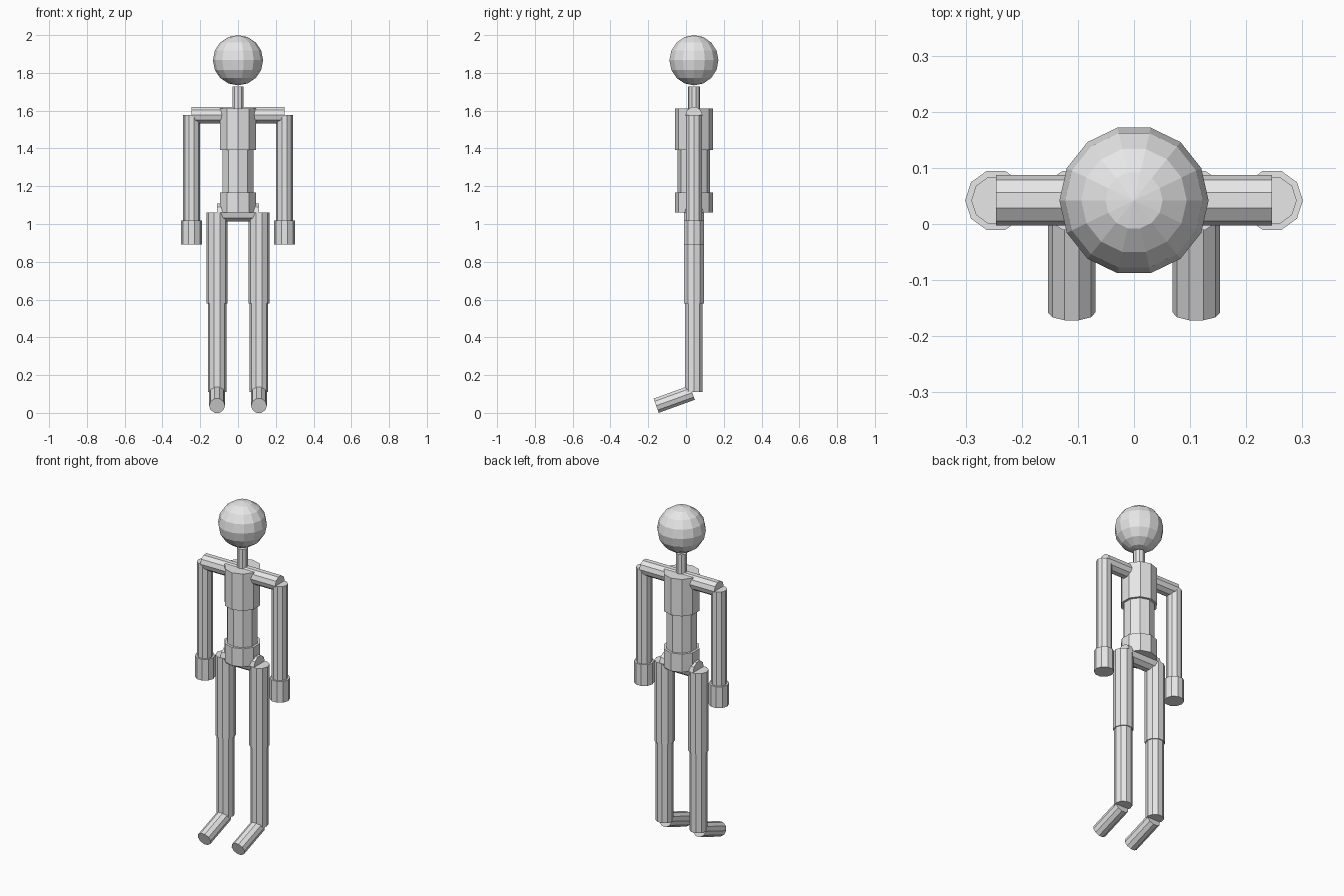
import bpy, math
from mathutils import Vector, Matrix

if "Cube" in bpy.data.objects:
    bpy.data.objects.remove(bpy.data.objects["Cube"])

Y = 0.042                      # depth of the body axis
SIDES = 10

grey = bpy.data.materials.new("light grey")
grey.diffuse_color = (0.8, 0.8, 0.8, 1)
grey.use_nodes = True
grey.node_tree.nodes["Principled BSDF"].inputs["Base Color"].default_value = grey.diffuse_color


def finish(name):
    ob = bpy.context.object
    ob.name = name
    ob.data.materials.append(grey)
    return ob


def rod(name, a, b, r, side_axis):
    """Flat-sided cylinder from a to b with one corner pointing along side_axis."""
    a, b = Vector(a), Vector(b)
    w = (b - a).normalized()
    u = Vector(side_axis)
    u = (u - w * u.dot(w)).normalized()
    v = w.cross(u)
    # the primitive's first corner lies on its local +Y
    rot = Matrix((-v, u, w)).transposed().to_4x4()
    bpy.ops.mesh.primitive_cylinder_add(vertices=SIDES, radius=r, depth=(b - a).length)
    ob = finish(name)
    ob.data.transform(Matrix.Translation((a + b) / 2) @ rot)
    return ob


# head
bpy.ops.mesh.primitive_uv_sphere_add(segments=14, ring_count=8, radius=0.133,
                                     location=(0, Y, 1.867),
                                     rotation=(0, 0, math.pi / 2))
finish("head")

# trunk, stacked along the spine
X, D = (1, 0, 0), (0, 1, 0)
for name, z0, z1, r in [("neck", 1.577, 1.727, 0.032),
                        ("chest", 1.393, 1.612, 0.1),
                        ("belly", 1.165, 1.393, 0.086),
                        ("pelvis", 1.06, 1.168, 0.1)]:
    rod(name, (0, Y, z0), (0, Y, z1), r, D)

# limbs on both sides
for side, s in (("left", 1), ("right", -1)):
    sx, hx = 0.246 * s, 0.111 * s
    rod(side + "_shoulder", (0, Y, 1.576), (sx, Y, 1.576), 0.045, D)
    rod(side + "_arm", (sx, Y, 1.018), (sx, Y, 1.576), 0.044, X)
    rod(side + "_hand", (sx, Y, 0.892), (sx, Y, 1.018), 0.055, X)
    rod(side + "_hip", (0, Y, 1.06), (hx, Y, 1.06), 0.05, D)
    rod(side + "_thigh", (hx, Y, 0.58), (hx, Y, 1.06), 0.055, X)
    rod(side + "_shin", (hx, Y, 0.11), (hx, Y, 0.58), 0.049, X)
    rod(side + "_foot", (hx, 0.033, 0.107), (hx, -0.158, 0.038), 0.042, X)
